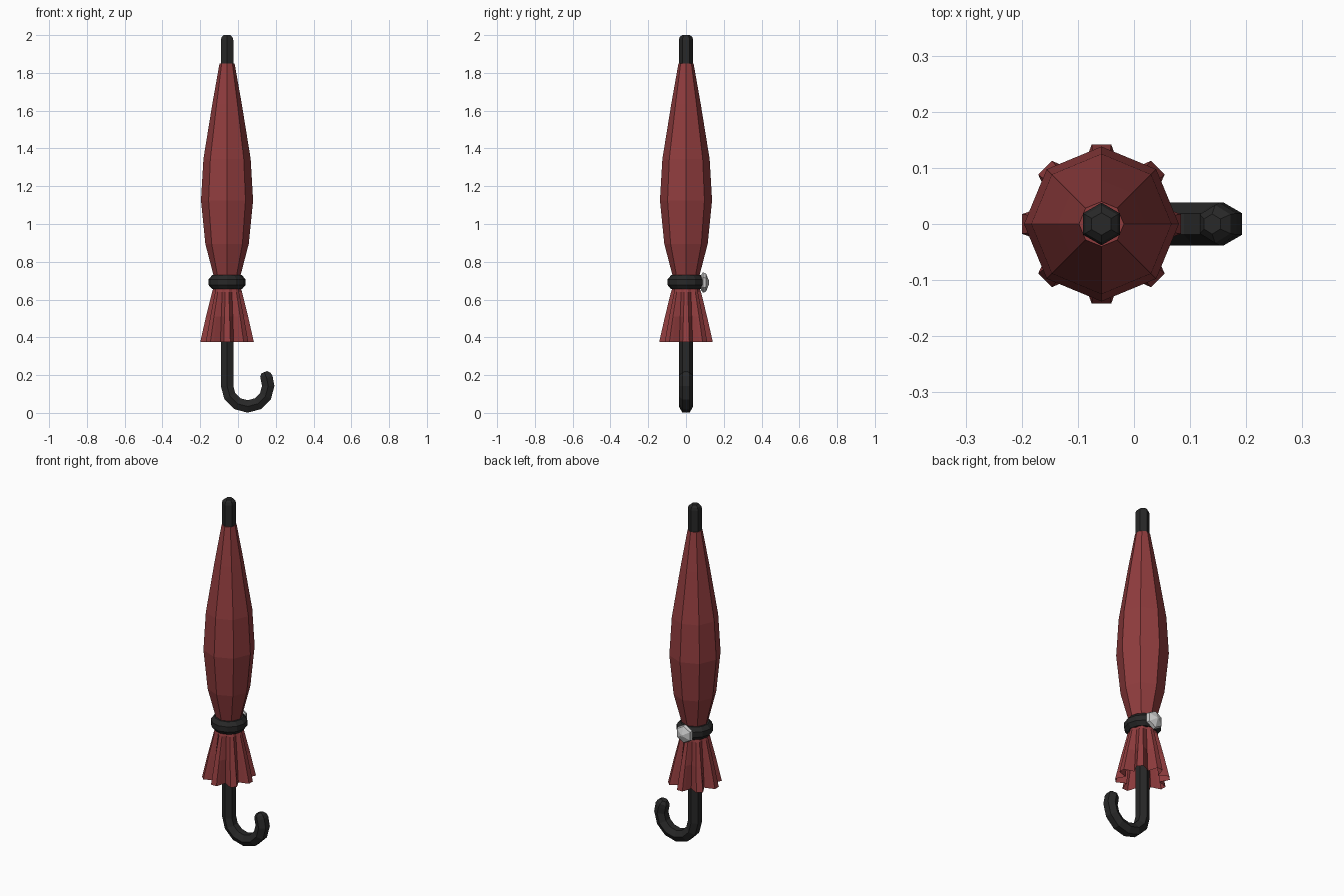
import bpy, bmesh
from math import sin, cos, radians, pi
from mathutils import Vector

AXIS = -0.058   # x of the shaft

if "Cube" in bpy.data.objects:
    bpy.data.objects.remove(bpy.data.objects["Cube"], do_unlink=True)


def material(name, rgb):
    m = bpy.data.materials.new(name)
    m.use_nodes = True
    m.diffuse_color = (*rgb, 1)
    m.node_tree.nodes["Principled BSDF"].inputs["Base Color"].default_value = (*rgb, 1)
    return m


RED = material("dark red fabric", (0.28, 0.046, 0.048))
BLACK = material("black plastic", (0.021, 0.021, 0.021))
SILVER = material("pale silver", (0.6, 0.6, 0.6))


def loft(name, mat, rings, cap_start=True, cap_end=True, loop=False):
    """Skin a list of equal-sized point rings."""
    bm = bmesh.new()
    rows = [[bm.verts.new(p) for p in ring] for ring in rings]
    n = len(rows[0])
    pairs = list(zip(rows, rows[1:])) + ([(rows[-1], rows[0])] if loop else [])
    for a, b in pairs:
        for i in range(n):
            j = (i + 1) % n
            bm.faces.new((a[i], a[j], b[j], b[i]))
    if cap_start and not loop:
        bm.faces.new(rows[0][::-1])
    if cap_end and not loop:
        bm.faces.new(rows[-1])
    bmesh.ops.recalc_face_normals(bm, faces=bm.faces)
    mesh = bpy.data.meshes.new(name)
    bm.to_mesh(mesh)
    bm.free()
    mesh.materials.append(mat)
    obj = bpy.data.objects.new(name, mesh)
    bpy.context.collection.objects.link(obj)
    return obj


def polar(r, deg, z):
    a = radians(deg)
    return Vector((AXIS + r * cos(a), r * sin(a), z))


def level_ring(r, z, sides, turn=0):
    return [polar(r, turn + 360 * i / sides, z) for i in range(sides)]


# Rolled canopy: eight flat gores
profile = [(0.062, 0.67), (0.072, 0.73), (0.115, 0.895), (0.138, 1.125),
           (0.125, 1.345), (0.078, 1.635), (0.04, 1.85)]
loft("canopy", RED, [level_ring(r, z, 8) for r, z in profile], cap_start=False)

# Pleated skirt below the strap, open underneath
pleat = [(-7, 0.143), (7, 0.143), (11, 0.126), (22.5, 0.092), (34, 0.126)]


def skirt_ring(z, t):
    ring = []
    for k in range(8):
        for deg, r in pleat:
            ring.append(polar(0.06 + (r - 0.06) * t, 45 * k + deg, z))
    return ring


loft("skirt", RED, [skirt_ring(0.70, 0), skirt_ring(0.64, 0.24),
                    skirt_ring(0.51, 0.63), skirt_ring(0.375, 1)],
     cap_start=False, cap_end=False)

# Tip of the shaft
loft("tip", BLACK, [level_ring(r, z, 6, 30) for r, z in
                    [(0.038, 1.78), (0.038, 1.975), (0.033, 1.99), (0.02, 2.0)]])

# Shaft and hooked handle, one six-sided tube
HOOK_R, HOOK_Z = 0.109, 0.143
hook_x = AXIS + HOOK_R


def tube_ring(deg, r, z_shift=0.0, slide=0.0):
    a = radians(deg)
    out = Vector((cos(a), 0, sin(a)))
    along = Vector((-sin(a), 0, cos(a)))
    c = Vector((hook_x, 0, HOOK_Z + z_shift)) + out * HOOK_R + along * slide
    return [c + out * (r * cos(b)) + Vector((0, r * sin(b), 0))
            for b in [pi / 6 + pi / 3 * i for i in range(6)]]


handle = [tube_ring(180, 0.038, z_shift=0.6), tube_ring(180, 0.038, z_shift=0.07)]
handle += [tube_ring(d, 0.038) for d in range(180, 361, 30)]
handle += [tube_ring(382, 0.038), tube_ring(382, 0.034, slide=0.02),
           tube_ring(382, 0.018, slide=0.034)]
loft("handle", BLACK, handle)

# Strap: a thick band with rounded edges
band = []
for i in range(12):
    band.append([polar(0.066 + 0.034 * cos(b), 30 * i, 0.692 + 0.04 * sin(b))
                 for b in [pi / 8 + pi / 4 * k for k in range(8)]])
loft("strap", BLACK, band, loop=True)

# Faceted button at the back of the strap
gem = [(0.04, 0.08), (0.054, 0.09), (0.048, 0.106), (0.006, 0.123)]
loft("button", SILVER, [[Vector((AXIS + r * sin(pi / 3 * i), y, 0.69 + r * cos(pi / 3 * i)))
                         for i in range(6)] for r, y in gem])
